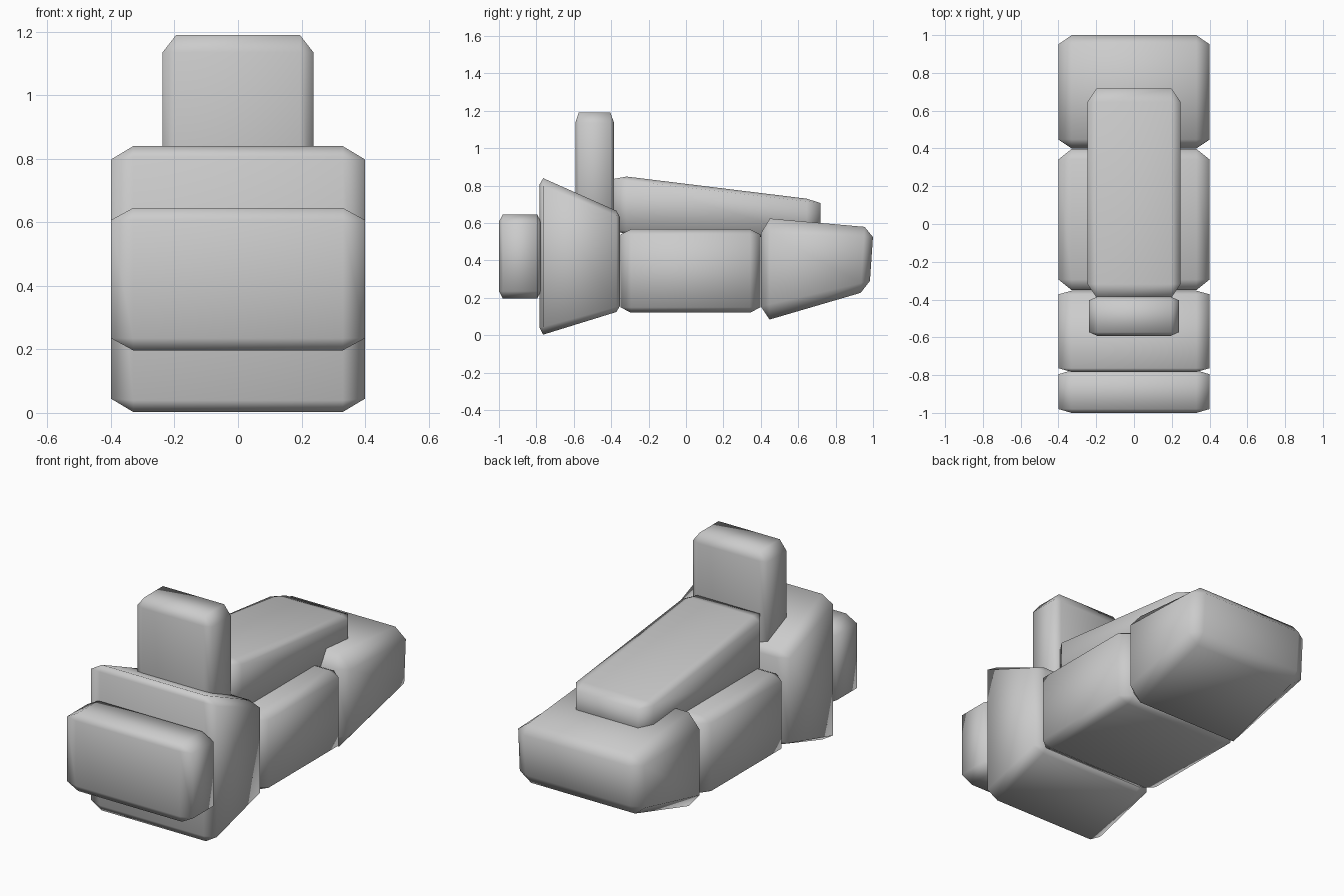
import bpy, bmesh

if "Cube" in bpy.data.objects:
    bpy.data.objects.remove(bpy.data.objects["Cube"])


def block(name, half_x, side, bevel):
    """Chamfered block: `side` is its y-z outline (front-bottom, back-bottom,
    back-top, front-top); `bevel` is the chamfer fraction along x, y and z."""
    bm = bmesh.new()
    bmesh.ops.create_cube(bm, size=1.0)
    bmesh.ops.bevel(bm, geom=bm.edges[:], offset=0.1, segments=1,
                    affect='EDGES', clamp_overlap=True)
    fb, bb, bt, ft = side
    for v in bm.verts:
        # Set the chamfer separately on each axis, then fit to the outline
        p = []
        for c, b in zip(v.co, bevel):
            limit = 0.5 if abs(c) > 0.45 else 0.5 - b
            p.append(0.5 + (limit if c > 0 else -limit))
        u, w = p[1], p[2]
        y, z = (((1 - u) * fb[i] + u * bb[i]) * (1 - w)
                + ((1 - u) * ft[i] + u * bt[i]) * w for i in (0, 1))
        v.co = ((2 * p[0] - 1) * half_x, y, z)
    bmesh.ops.recalc_face_normals(bm, faces=bm.faces[:])
    for f in bm.faces:
        f.smooth = True
    mesh = bpy.data.meshes.new(name)
    bm.to_mesh(mesh)
    bm.free()
    obj = bpy.data.objects.new(name, mesh)
    bpy.context.collection.objects.link(obj)
    return obj


# Lower row, front to back
block("front_block", 0.40,
      [(-1.0, 0.197), (-0.775, 0.197), (-0.775, 0.645), (-1.0, 0.645)],
      (0.0875, 0.09, 0.085))
block("flared_collar", 0.40,
      [(-0.783, -0.003), (-0.353, 0.13), (-0.353, 0.657), (-0.783, 0.848)],
      (0.0875, 0.045, 0.05))
block("middle_body", 0.40,
      [(-0.35, 0.12), (0.398, 0.12), (0.398, 0.567), (-0.35, 0.567)],
      (0.0875, 0.075, 0.065))
block("tapered_end", 0.40,
      [(0.40, 0.07), (0.98, 0.24), (1.003, 0.575), (0.40, 0.628)],
      (0.0875, 0.08, 0.15))

# Sloping cover and upright post on top
block("sloping_cover", 0.247,
      [(-0.39, 0.54), (0.718, 0.52), (0.718, 0.721), (-0.39, 0.857)],
      (0.10, 0.065, 0.07))
block("upright_post", 0.237,
      [(-0.592, 0.58), (-0.385, 0.58), (-0.385, 1.19), (-0.592, 1.19)],
      (0.09, 0.09, 0.09))
